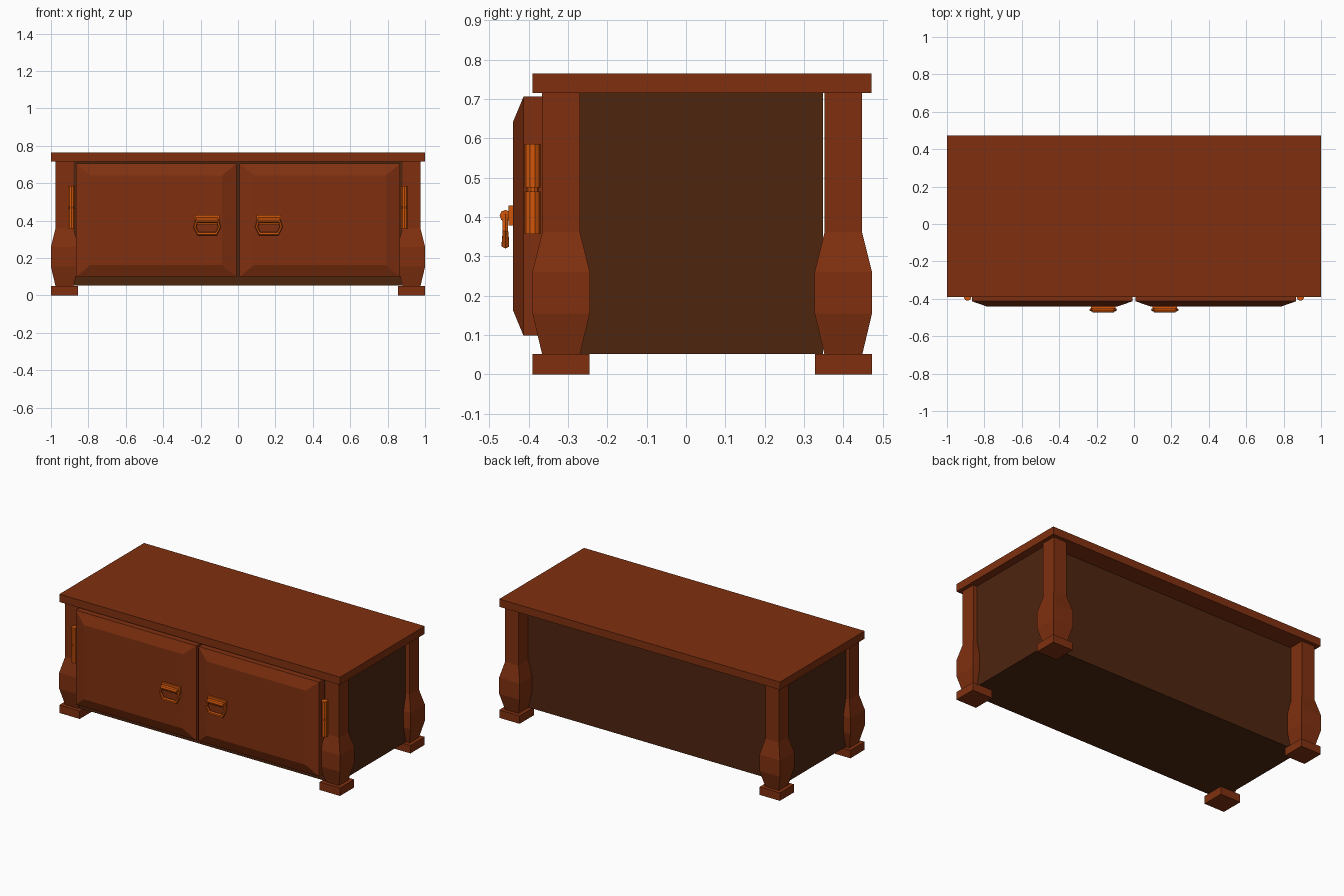
import bpy, bmesh, math
from mathutils import Matrix, Vector

if "Cube" in bpy.data.objects:
    bpy.data.objects.remove(bpy.data.objects["Cube"])


def material(name, rgb):
    m = bpy.data.materials.new(name)
    m.diffuse_color = (*rgb, 1)
    m.use_nodes = True
    m.node_tree.nodes["Principled BSDF"].inputs["Base Color"].default_value = m.diffuse_color
    return m


WOOD = material("red_brown_wood", (0.215, 0.030, 0.0050))
DARK = material("dark_brown_panel", (0.076, 0.018, 0.0048))
BRASS = material("orange_brass", (0.64, 0.092, 0.003))


def finish(name, bm, mat):
    bmesh.ops.recalc_face_normals(bm, faces=bm.faces)
    me = bpy.data.meshes.new(name)
    bm.to_mesh(me)
    bm.free()
    ob = bpy.data.objects.new(name, me)
    bpy.context.collection.objects.link(ob)
    me.materials.append(mat)
    return ob


def loft(name, rings, mat, closed=False):
    """Skin a list of equal-length point rings; cap the ends unless closed."""
    bm = bmesh.new()
    vs = [[bm.verts.new(p) for p in r] for r in rings]
    n = len(vs[0])
    pairs = list(zip(vs, vs[1:])) + ([(vs[-1], vs[0])] if closed else [])
    for a, b in pairs:
        for i in range(n):
            j = (i + 1) % n
            bm.faces.new((a[i], a[j], b[j], b[i]))
    if not closed:
        bm.faces.new(vs[0])
        bm.faces.new(vs[-1])
    return finish(name, bm, mat)


def square(cx, cy, z, h):
    return [(cx - h, cy - h, z), (cx + h, cy - h, z), (cx + h, cy + h, z), (cx - h, cy + h, z)]


def upright(x0, x1, y, z0, z1):
    return [(x0, y, z0), (x1, y, z0), (x1, y, z1), (x0, y, z1)]


def box(name, x0, x1, y0, y1, z0, z1, mat):
    return loft(name, [upright(x0, x1, y0, z0, z1), upright(x0, x1, y1, z0, z1)], mat)


def cylinder(name, centre, r, length, axis, mat, sides=10):
    bm = bmesh.new()
    bmesh.ops.create_cone(bm, cap_ends=True, segments=sides, radius1=r, radius2=r, depth=length)
    rot = Matrix.Rotation(math.pi / 2, 4, 'Y') if axis == 'X' else Matrix()
    bmesh.ops.transform(bm, matrix=Matrix.Translation(centre) @ rot, verts=bm.verts)
    return finish(name, bm, mat)


# Table top and dark cabinet body
box("table_top", -1, 1, -0.39, 0.472, 0.715, 0.765, WOOD)
box("cabinet_body", -0.95, 0.95, -0.36, 0.348, 0.052, 0.716, DARK)

# Four legs with a swollen lower part, each on a square foot
LEG = [(0.05, 0.048), (0.155, 0.073), (0.26, 0.073), (0.36, 0.048), (0.716, 0.048)]
for sx, side in ((-1, "left"), (1, "right")):
    for y, end in ((-0.3175, "front"), (0.4, "back")):
        x = sx * 0.9275
        loft(f"{end}_{side}_leg", [square(x, y, z, h) for z, h in LEG], WOOD)
        loft(f"{end}_{side}_foot", [square(x, y, z, 0.0725) for z in (0, 0.051)], WOOD)

    # Door with a raised, bevelled front
    a, b = sorted((sx * 0.008, sx * 0.867))
    loft(f"{side}_door", [upright(a, b, -0.358, 0.098, 0.706),
                          upright(a, b, -0.413, 0.098, 0.706),
                          upright(a + 0.077, b - 0.077, -0.44, 0.163, 0.641)], WOOD)

    # Hinge: two barrels and a thin pin
    hx = sx * 0.89
    cylinder(f"{side}_hinge_lower", (hx, -0.39, 0.411), 0.02, 0.108, 'Z', BRASS)
    cylinder(f"{side}_hinge_upper", (hx, -0.39, 0.53), 0.02, 0.11, 'Z', BRASS)
    cylinder(f"{side}_hinge_pin", (hx, -0.39, 0.47), 0.015, 0.04, 'Z', BRASS)

    # Handle: plate, pivot bar and hanging bail
    cx = sx * 0.165
    box(f"{side}_handle_plate", cx - 0.066, cx + 0.066, -0.451, -0.435, 0.378, 0.429, BRASS)
    cylinder(f"{side}_handle_bar", (cx, -0.459, 0.403), 0.015, 0.115, 'X', BRASS, 8)
    path = [(-0.055, 0.405), (-0.066, 0.365), (-0.048, 0.33), (0.048, 0.33), (0.066, 0.365), (0.055, 0.405)]
    rings = []
    for i, (px, pz) in enumerate(path):
        p, q = path[max(i - 1, 0)], path[min(i + 1, 5)]
        t = Vector((q[0] - p[0], 0, q[1] - p[1])).normalized()
        n = t.cross(Vector((0, 1, 0)))
        c = Vector((cx + px, -0.459, pz))
        r = 0.011 if i in (2, 3) else 0.008
        rings.append([c + r * (math.cos(k * math.pi / 3) * n + math.sin(k * math.pi / 3) * Vector((0, 1, 0)))
                      for k in range(6)])
    loft(f"{side}_handle_bail", rings, BRASS)
